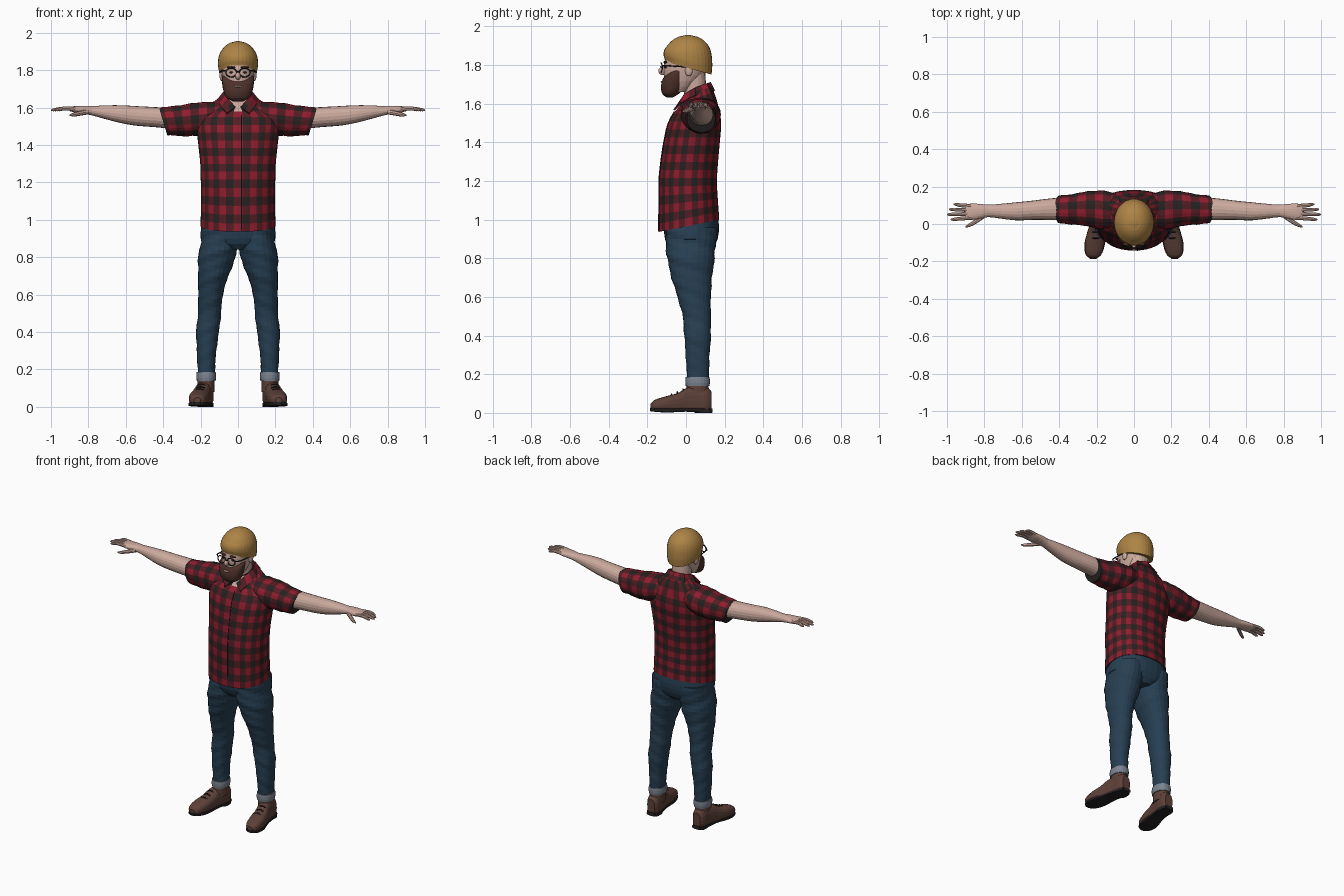
import bpy, bmesh
from math import sin, cos, pi, radians, copysign
from mathutils import Vector, Matrix

cube = bpy.data.objects.get("Cube")
if cube:
    bpy.data.objects.remove(cube)


def material(name, *rgb):
    m = bpy.data.materials.new(name)
    m.use_nodes = True
    m.diffuse_color = (*rgb, 1)
    m.node_tree.nodes["Principled BSDF"].inputs["Base Color"].default_value = (*rgb, 1)
    return m


skin = material("skin", .6, .4, .34)
wool = material("mustard_wool", .42, .23, .06)
hair = material("beard_brown", .075, .03, .022)
red = material("shirt_red", .28, .012, .028)
dark_red = material("shirt_dark_red", .085, .012, .016)
black = material("soft_black", .018, .015, .015)
denim = material("denim", .02, .05, .085)
cuff_grey = material("cuff_grey", .2, .23, .28)
leather = material("boot_leather", .11, .052, .04)
PLAID = [red, dark_red, black, skin]
parts = []


def finish(name, bm, mats):
    bmesh.ops.recalc_face_normals(bm, faces=bm.faces)
    mesh = bpy.data.meshes.new(name)
    bm.to_mesh(mesh)
    bm.free()
    for m in mats:
        mesh.materials.append(m)
    ob = bpy.data.objects.new(name, mesh)
    bpy.context.collection.objects.link(ob)
    parts.append(ob)
    return ob


def sample(keys, t):
    """Smooth interpolation of a cross-section table at position t."""
    def slope(i, c):
        a, b = keys[max(i - 1, 0)], keys[min(i + 1, len(keys) - 1)]
        return (b[c] - a[c]) / (b[0] - a[0])
    i = 0
    while i < len(keys) - 2 and t > keys[i + 1][0]:
        i += 1
    k, m = keys[i], keys[i + 1]
    h = m[0] - k[0]
    u = (t - k[0]) / h
    f = u * u * (3 - 2 * u)
    return [k[c] + (m[c] - k[c]) * f + h * u * (1 - u) *
            ((1 - u) * slope(i, c) - u * slope(i + 1, c)) for c in range(1, 5)]


def loft(name, axis, keys, mats, n=20, step=.03, p=2.2, side=1, warp=None, rule=None, wrinkle=0):
    """Skin of superellipses; each key is (position, centre a, b, radius a, b)."""
    bm = bmesh.new()
    rows = max(2, round((keys[-1][0] - keys[0][0]) / step))
    rings = []
    for r in range(rows + 1):
        t = keys[0][0] + (keys[-1][0] - keys[0][0]) * r / rows
        ca, cb, ra, rb = sample(keys, t)
        ring = []
        for k in range(n):
            th = 2 * pi * k / n
            c, s = cos(th), sin(th)
            w = 1 + wrinkle * sin(t * 70 + 2 * th) * sin(t * 23 + th)
            a = ca + w * ra * copysign(abs(c) ** (2 / p), c)
            b = cb + w * rb * copysign(abs(s) ** (2 / p), s)
            v = Vector({"x": (t, a, b), "y": (a, t, b), "z": (a, b, t)}[axis])
            if warp:
                v = warp(v)
            v.x *= side
            ring.append(bm.verts.new(v))
        rings.append(ring)
    for i in range(rows):
        for j in range(n):
            q = (j + 1) % n
            f = bm.faces.new((rings[i][j], rings[i][q], rings[i + 1][q], rings[i + 1][j]))
            if rule:
                f.material_index = rule(i, j, f.calc_center_median())
    for ring in (rings[0], rings[-1]):
        bm.faces.new(ring).material_index = len(mats) > 2 and 2 or 0
    return finish(name, bm, mats)


def ball(name, centre, size, mat):
    bm = bmesh.new()
    bmesh.ops.create_uvsphere(bm, u_segments=16, v_segments=10, radius=1,
                              matrix=Matrix.Translation(centre) @ Matrix.Diagonal((*size, 1)))
    return finish(name, bm, [mat])


def tube(name, points, r, mat):
    bm = bmesh.new()
    for a, b in zip(points, points[1:]):
        a, b = Vector(a), Vector(b)
        turn = (b - a).to_track_quat("Z", "Y").to_matrix().to_4x4()
        bmesh.ops.create_cone(bm, cap_ends=True, segments=8, radius1=r, radius2=r,
                              depth=(b - a).length, matrix=Matrix.Translation((a + b) / 2) @ turn)
    return finish(name, bm, [mat])


def clamp(v):
    return min(1, max(0, v))


def plaid(i, j, c=None):
    return (i // 2) % 2 + ((j + 1) // 2) % 2


# Shirt body: sloped hem, dipped neckline, open collar
def shirt_warp(v):
    v.z += .2 * v.y * clamp((1.2 - v.z) / .2) + .4 * (v.y - .06) * clamp((v.z - 1.56) / .1)
    return v


def shirt_rule(i, j, c):
    opened = c.y < .03 and c.z > 1.565 + abs(c.x) * 1.3
    return 3 if opened else plaid(i, j)


body = [(.965, 0, .015, .2, .157), (1.1, 0, .012, .198, .152), (1.2, 0, .01, .199, .15),
        (1.3, 0, .018, .202, .148), (1.4, 0, .03, .212, .145), (1.5, 0, .045, .222, .137),
        (1.55, 0, .055, .215, .12), (1.6, 0, .062, .168, .098), (1.64, 0, .062, .112, .08),
        (1.675, 0, .055, .075, .07)]
loft("shirt_body", "z", body, PLAID, n=64, step=.021, warp=shirt_warp, rule=shirt_rule)
seam = []
for i in range(20):
    z = .97 + i * .031
    _, cy, _, ry = sample(body, z)
    seam.append(shirt_warp(Vector((.018, cy - ry, z))))
tube("shirt_placket_seam", seam, .003, black)

# Collar: folded band wrapping the neck, one half per side
TOP = [(0, .128, 1.712), (.06, .105, 1.705), (.078, .05, 1.685), (.055, -.01, 1.65), (.014, -.04, 1.605)]
LOW = [(0, .15, 1.668), (.08, .13, 1.66), (.11, .05, 1.645), (.09, -.03, 1.605), (.06, -.065, 1.57)]
for side, word in ((1, "left"), (-1, "right")):
    bm = bmesh.new()
    top, low = [[bm.verts.new((x * side, y, z)) for x, y, z in row] for row in (TOP, LOW)]
    for k in range(4):
        bm.faces.new((top[k], top[k + 1], low[k + 1], low[k]))
    bmesh.ops.subdivide_edges(bm, edges=bm.edges, cuts=1, use_grid_fill=True)
    for f in bm.faces:
        c = f.calc_center_median()
        f.material_index = int(c.x * side // .03) % 2 + int(c.z // .03) % 2
    collar = finish(word + "_collar", bm, PLAID)
    collar.modifiers.new("thickness", "SOLIDIFY").thickness = .008

# Hips
loft("jeans_hips", "z", [(.84, 0, .027, .05, .1), (.88, 0, .027, .185, .13), (.95, 0, .028, .197, .143),
                         (1.02, 0, .025, .19, .14)], [denim], n=32)

for side, word in ((1, "left_"), (-1, "right_")):
    # Sleeve and arm
    def hem(v):
        v.x += .3 * (v.z - 1.525) * clamp((v.x - .2) / .2)
        return v
    loft(word + "sleeve", "x", [(.08, .07, 1.56, .085, .07), (.16, .075, 1.545, .103, .086),
                                (.22, .08, 1.537, .098, .088), (.3, .08, 1.53, .085, .083),
                                (.36, .078, 1.527, .078, .077), (.4, .078, 1.525, .074, .074)],
         PLAID, n=28, step=.021, side=side, warp=hem, rule=plaid, wrinkle=.03)
    loft(word + "arm", "x", [(.33, .08, 1.537, .06, .056), (.42, .08, 1.547, .059, .054),
                             (.55, .073, 1.556, .051, .052), (.62, .068, 1.564, .049, .048),
                             (.7, .068, 1.574, .041, .038), (.78, .07, 1.583, .033, .025),
                             (.82, .068, 1.588, .039, .022), (.87, .065, 1.59, .044, .018),
                             (.9, .065, 1.592, .04, .011)], [skin], side=side)
    # Fingers fan out from the palm
    for k, (finger, reach) in enumerate(zip(("index", "middle", "ring", "little"), (.98, 1, .99, .965))):
        y = .033 + .021 * k
        tip = y + .006 * (k - 1.5)
        loft(word + finger + "_finger", "x",
             [(.87, y, 1.592, .011, .012), (.93, (y + tip) / 2, 1.595, .01, .01),
              (reach - .012, tip, 1.588, .008, .008), (reach, tip, 1.586, .003, .003)],
             [skin], n=8, step=.012, side=side)
    loft(word + "thumb", "x", [(.8, .045, 1.578, .014, .014), (.84, .018, 1.57, .014, .013),
                               (.88, -.006, 1.562, .01, .01), (.9, -.014, 1.56, .004, .004)],
         [skin], n=8, step=.012, side=side)

    # Trouser leg and turned-up cuff
    loft(word + "jeans_leg", "z", [(.17, .17, .062, .045, .055), (.3, .168, .06, .052, .062),
                                   (.4, .163, .06, .061, .069), (.5, .152, .056, .062, .073),
                                   (.6, .147, .042, .066, .086), (.7, .132, .03, .081, .105),
                                   (.8, .113, .025, .1, .122), (.88, .1, .025, .099, .13),
                                   (.96, .097, .028, .097, .135)],
         [denim], n=24, step=.02, side=side, wrinkle=.035)
    loft(word + "jeans_cuff", "z", [(.138, .17, .06, .05, .061), (.16, .17, .06, .053, .064),
                                    (.185, .17, .06, .051, .062)], [cuff_grey], n=24, step=.015, side=side)

    # Boot: upper, ankle shaft, sole, heel and laces
    def flatten(v):
        v.z = max(v.z, .015)
        return v
    loft(word + "boot_upper", "y", [(-.183, .218, .035, .018, .014), (-.165, .217, .038, .04, .028),
                                    (-.1, .209, .045, .053, .042), (-.04, .199, .05, .05, .054),
                                    (0, .19, .058, .046, .07), (.06, .178, .062, .044, .078),
                                    (.11, .173, .062, .042, .072), (.132, .172, .06, .028, .05)],
         [leather], n=20, step=.015, p=2.5, side=side, warp=flatten)
    loft(word + "boot_shaft", "z", [(.08, .172, .06, .046, .06), (.15, .171, .06, .045, .056)],
         [leather], side=side)
    loft(word + "boot_sole", "y", [(-.186, .218, .017, .016, .008), (-.165, .217, .015, .042, .009),
                                   (-.1, .209, .013, .055, .011), (0, .19, .015, .046, .009),
                                   (.08, .176, .013, .045, .011), (.136, .172, .013, .03, .011)],
         [black], n=16, step=.015, p=5, side=side)
    loft(word + "boot_heel", "z", [(0, .174, .09, .043, .045), (.02, .174, .09, .043, .045)],
         [black], side=side, p=3)
    for k in range(3):
        y, z = -.075 + .03 * k, .096 + .013 * k
        tube(f"{word}boot_lace_{k + 1}", [(side * (.182 - .004 * k), y, z - .008),
                                          (side * (.204 - .004 * k), y, z),
                                          (side * (.226 - .004 * k), y, z - .008)], .004, black)

    # Ear, eye, spectacle rim and temple
    ball(word + "ear", (.087 * side, .015, 1.772), (.012, .02, .03), skin)
    ball(word + "eye", (.034 * side, -.103, 1.788), (.011, .009, .006), black)
    ball(word + "eyebrow", (.036 * side, -.107, 1.815), (.024, .01, .006), hair)
    rim = [(side * .036 + .029 * cos(a * pi / 8), -.129 + .006 * abs(cos(a * pi / 8)),
            1.787 + .024 * sin(a * pi / 8)) for a in range(17)]
    tube(word + "spectacle_rim", rim, .0035, black)
    tube(word + "spectacle_temple", [(.065 * side, -.124, 1.797), (.088 * side, -.1, 1.797),
                                     (.094 * side, .01, 1.79)], .0035, black)
tube("spectacle_bridge", [(-.008, -.13, 1.791), (.008, -.13, 1.791)], .0035, black)

# Neck and head
loft("neck", "z", [(1.56, 0, .05, .062, .06), (1.65, 0, .048, .06, .058), (1.76, 0, .04, .062, .06)], [skin])
loft("head", "z", [(1.66, 0, -.045, .05, .05), (1.7, 0, -.03, .07, .08), (1.75, 0, -.01, .082, .104),
                   (1.8, 0, 0, .088, .115), (1.86, 0, .01, .088, .11)], [skin], n=28)
ball("nose", (0, -.121, 1.77), (.014, .022, .022), skin)


# Beard rises toward the ears
def beard_warp(v):
    v.z += .5 * (v.y + .09) * clamp((v.z - 1.67) / .06)
    return v


loft("beard", "z", [(1.632, 0, -.085, .025, .015), (1.65, 0, -.08, .06, .042), (1.69, 0, -.068, .079, .062),
                    (1.73, 0, -.057, .086, .068), (1.745, 0, -.052, .084, .067), (1.758, 0, -.046, .074, .058)],
     [hair], n=24, step=.01, warp=beard_warp)
ball("lips", (0, -.122, 1.713), (.02, .009, .006), skin)


# Knitted cap, tilted up at the front
def cap_warp(v):
    v.z -= .28 * (v.y - .01) * clamp((1.9 - v.z) / .1)
    return v


loft("knitted_cap", "z", [(1.785, 0, .012, .1, .12), (1.83, 0, .01, .107, .126), (1.88, 0, .01, .101, .118),
                          (1.92, 0, .01, .077, .09), (1.945, 0, .01, .045, .053), (1.955, 0, .01, .01, .012)],
     [wool], n=32, step=.008, p=2, warp=cap_warp)

# Smooth shading with crisp edges
for ob in bpy.context.view_layer.objects:
    ob.select_set(ob in parts)
bpy.context.view_layer.objects.active = parts[0]
bpy.ops.object.shade_smooth_by_angle(angle=radians(40))
